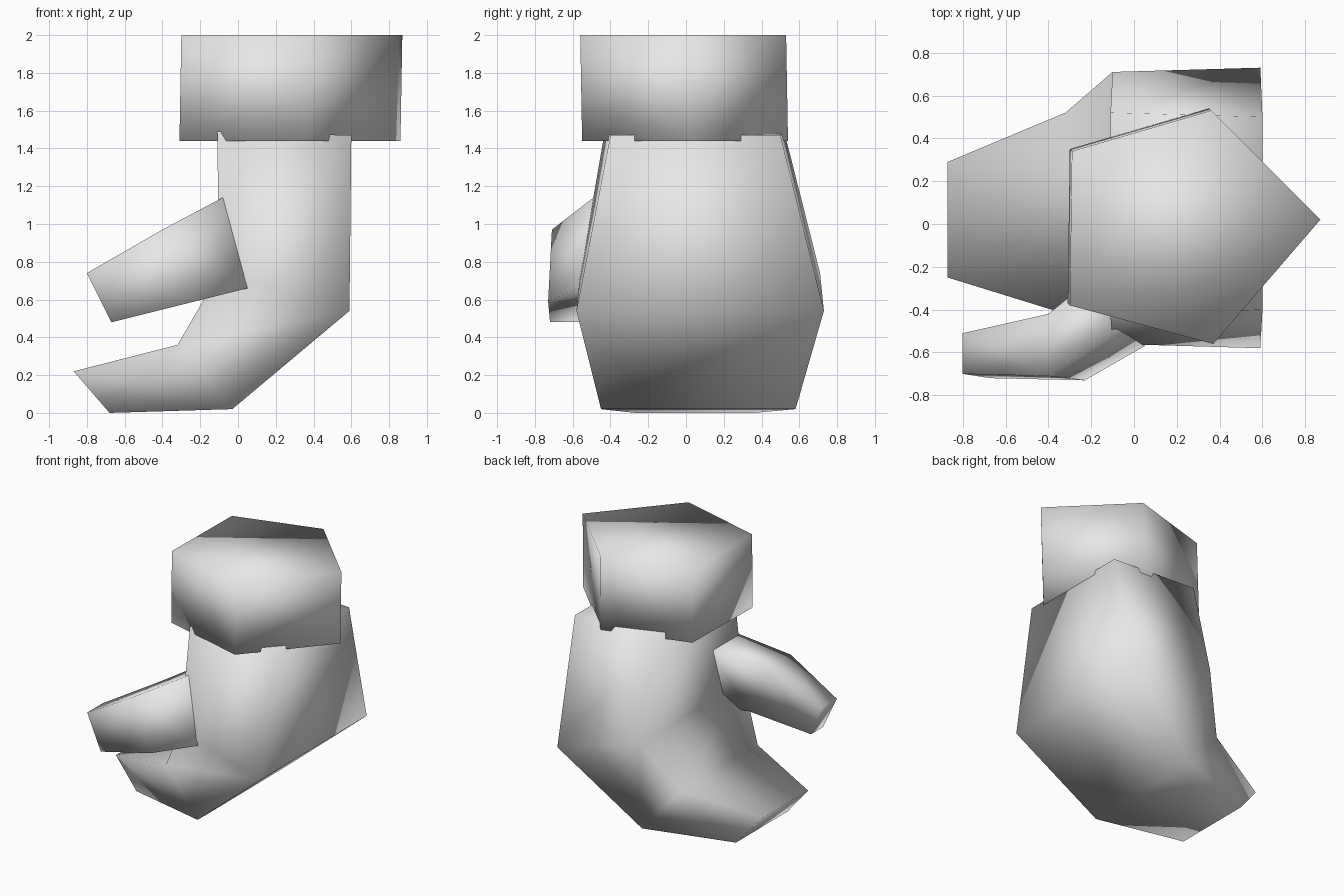
import bpy
import bmesh
from mathutils import Vector

default_cube = bpy.data.objects.get("Cube")
if default_cube:
    bpy.data.objects.remove(default_cube, do_unlink=True)

# Single plain grey for every part
grey = bpy.data.materials.new("plain_grey")
grey.use_nodes = True
grey.diffuse_color = (0.8, 0.8, 0.8, 1)
grey.node_tree.nodes["Principled BSDF"].inputs["Base Color"].default_value = grey.diffuse_color


def section(inner, outer, inner_span, outer_span):
    """Four-sided cross-section: two (x, z) edges, each with a front and back y."""
    return [
        Vector((inner[0], inner_span[0], inner[1])),
        Vector((inner[0], inner_span[1], inner[1])),
        Vector((outer[0], outer_span[1], outer[1])),
        Vector((outer[0], outer_span[0], outer[1])),
    ]


def loft(name, sections):
    """Skin a closed, smooth-shaded tube through the cross-sections and cap both ends."""
    bm = bmesh.new()
    rings = [[bm.verts.new(point) for point in ring] for ring in sections]
    for lower, upper in zip(rings, rings[1:]):
        count = len(lower)
        for i in range(count):
            j = (i + 1) % count
            bm.faces.new((lower[i], lower[j], upper[j], upper[i]))
    bm.faces.new(rings[0])
    bm.faces.new(rings[-1])
    bmesh.ops.recalc_face_normals(bm, faces=bm.faces[:])
    for face in bm.faces:
        face.smooth = True
    mesh = bpy.data.meshes.new(name)
    bm.to_mesh(mesh)
    bm.free()
    mesh.materials.append(grey)
    part = bpy.data.objects.new(name, mesh)
    bpy.context.collection.objects.link(part)
    return part


# Five-sided cuff at the wrist, leaning very slightly
cuff_outline = [(-0.29, 0.34), (0.36, 0.53), (0.87, 0.02), (0.37, -0.56), (-0.3, -0.38)]
cuff_top = [Vector((x, y, 2)) for x, y in cuff_outline]
cuff_lean = Vector((-0.01, 0.01, -0.56))
loft("wrist_cuff", [[point + cuff_lean for point in cuff_top], cuff_top])

# Palm running down from the wrist and curling round to the fingertips
loft("palm_and_fingers", [
    section(inner=(-0.11, 1.49), outer=(0.6, 1.47),
            inner_span=(-0.43, 0.52), outer_span=(-0.4, 0.5)),
    section(inner=(-0.1, 0.74), outer=(0.59, 0.54),
            inner_span=(-0.56, 0.71), outer_span=(-0.58, 0.73)),
    section(inner=(-0.32, 0.36), outer=(-0.03, 0.02),
            inner_span=(-0.42, 0.52), outer_span=(-0.45, 0.58)),
    section(inner=(-0.87, 0.22), outer=(-0.68, 0),
            inner_span=(-0.25, 0.29), outer_span=(-0.27, 0.36)),
])

# Thumb rooted in the front of the palm, bending at its middle joint
loft("thumb", [
    section(inner=(-0.08, 1.14), outer=(0.05, 0.66),
            inner_span=(-0.49, -0.16), outer_span=(-0.57, -0.25)),
    section(inner=(-0.4, 0.97), outer=(-0.23, 0.59),
            inner_span=(-0.71, -0.42), outer_span=(-0.73, -0.44)),
    section(inner=(-0.8, 0.74), outer=(-0.67, 0.48),
            inner_span=(-0.7, -0.51), outer_span=(-0.72, -0.57)),
])
